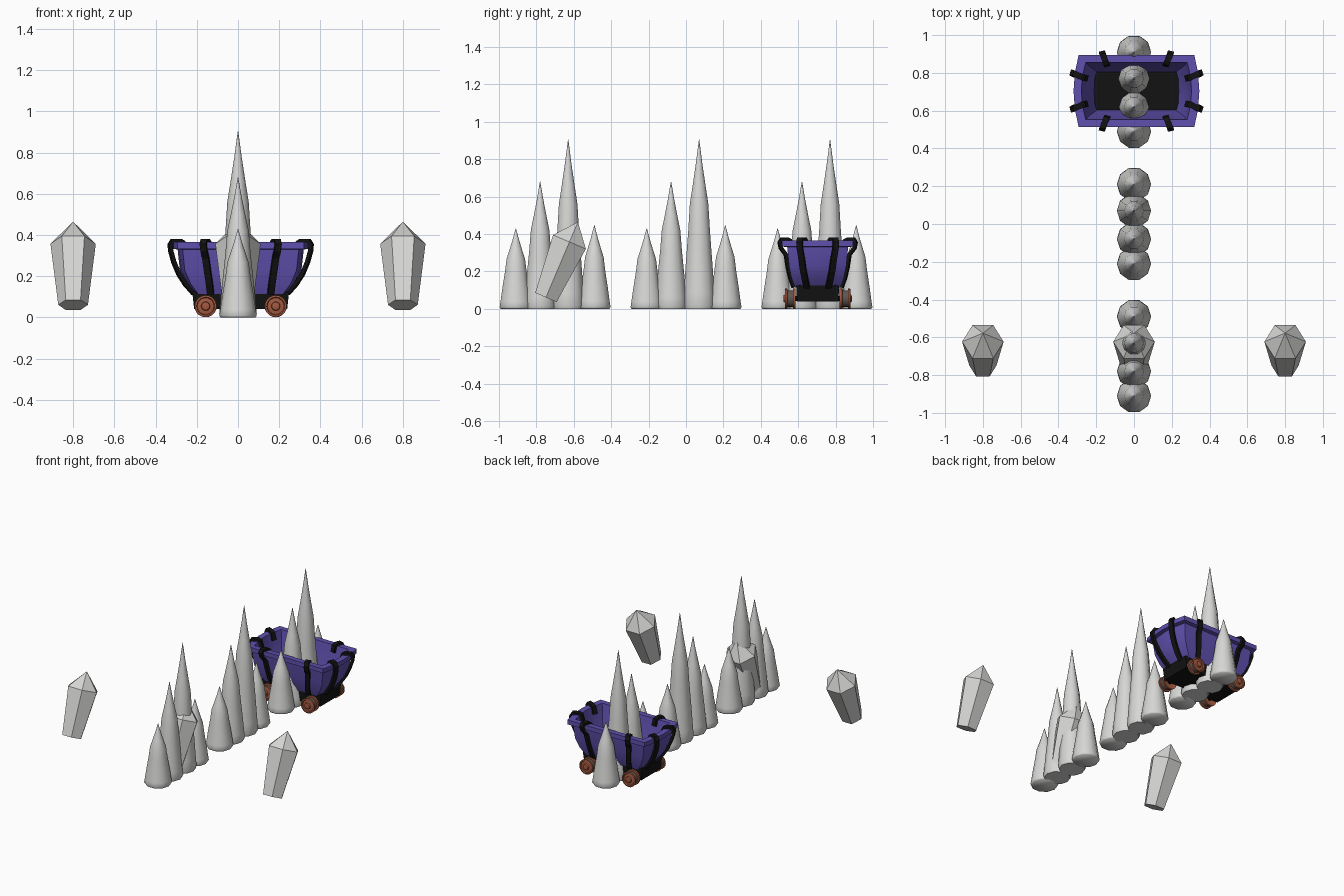
import bpy, math
from mathutils import Vector, Matrix

if "Cube" in bpy.data.objects:
    bpy.data.objects.remove(bpy.data.objects["Cube"])


def material(name, rgb):
    m = bpy.data.materials.new(name)
    m.diffuse_color = (*rgb, 1)
    m.use_nodes = True
    m.node_tree.nodes["Principled BSDF"].inputs["Base Color"].default_value = m.diffuse_color
    return m


STONE = material("pale stone", (0.68, 0.68, 0.67))
PURPLE = material("purple paint", (0.115, 0.08, 0.42))
BLACK = material("black iron", (0.006, 0.006, 0.006))
RUST = material("rust red", (0.36, 0.1, 0.05))
TREAD = material("dark tread", (0.11, 0.09, 0.08))


def add_mesh(name, verts, faces, mats, smooth=None):
    me = bpy.data.meshes.new(name)
    me.from_pydata([tuple(v) for v in verts], [], faces)
    ob = bpy.data.objects.new(name, me)
    bpy.context.collection.objects.link(ob)
    for m in mats:
        me.materials.append(m)
    if smooth is not None:
        bpy.ops.object.select_all(action='DESELECT')
        bpy.context.view_layer.objects.active = ob
        ob.select_set(True)
        bpy.ops.object.shade_smooth_by_angle(angle=math.radians(smooth))
    return ob


def loft(rings, cap_start=True, cap_end=True):
    """Skin equal-length rings of points; return verts and faces."""
    n = len(rings[0])
    verts = [p for r in rings for p in r]
    faces = [(k * n + i, k * n + (i + 1) % n, (k + 1) * n + (i + 1) % n, (k + 1) * n + i)
             for k in range(len(rings) - 1) for i in range(n)]
    if cap_start:
        faces.append(tuple(reversed(range(n))))
    if cap_end:
        faces.append(tuple(range(len(verts) - n, len(verts))))
    return verts, faces


def lathe(profile, n, matrix, phase=0.0):
    """Rings from (radius, height) pairs around local z."""
    return loft([[matrix @ Vector((r * math.cos(phase + math.tau * i / n),
                                   r * math.sin(phase + math.tau * i / n), h))
                  for i in range(n)] for r, h in profile])


# Stalagmites: three identical rows of four spikes
SPIKE = [(0.085, 0), (0.091, 0.02), (0.086, 0.09), (0.076, 0.25), (0.061, 0.46),
         (0.052, 0.62), (0.036, 0.73), (0.018, 0.86), (0.001, 1)]
for g, row_y in enumerate((-0.7, 0.0, 0.7)):
    for k, (dy, h) in enumerate(((-0.21, 0.43), (-0.08, 0.68), (0.07, 0.905), (0.21, 0.447))):
        v, f = lathe([(r, t * h) for r, t in SPIKE], 10,
                     Matrix.Translation((0, row_y + dy, 0)))
        add_mesh(f"stalagmite_{g}_{k}", v, f, [STONE], 60)

# Leaning hexagonal crystals
for k, x in enumerate((-0.8, 0.0, 0.8)):
    m = Matrix.Translation((x, -0.749, 0.061)) @ Matrix.Rotation(math.radians(-23.0), 4, 'X')
    v, f = lathe([(0.072, 0), (0.11, 0.322), (0.0005, 0.438)], 6, m)
    add_mesh(f"crystal_{k}", v, f, [STONE])

# Cart: everything is placed relative to its centre
CX, CY = 0.013, 0.704


def tub_ring(hx, hy, z):
    """Rectangle with slightly bowed ends."""
    bow = hx * 0.08
    plan = [(hx, 0), (hx - bow * 0.25, hy * 0.5), (hx - bow, hy), (hx * 0.45, hy), (0, hy)]
    quarter2 = [(-x, y) for x, y in reversed(plan[:-1])]
    half = plan + quarter2
    full = half + [(x, -y) for x, y in reversed(half[1:-1])]
    return [Vector((CX + x, CY + y, z)) for x, y in full]


# Tub shell: bulging outside, square rim, sloping inside
v, f = loft([tub_ring(*r) for r in (
    (0.225, 0.122, 0.115), (0.265, 0.14, 0.165), (0.295, 0.153, 0.23), (0.306, 0.163, 0.33),
    (0.333, 0.19, 0.333), (0.333, 0.19, 0.365), (0.292, 0.152, 0.365), (0.285, 0.146, 0.33),
    (0.27, 0.13, 0.23), (0.225, 0.1, 0.13))])
add_mesh("cart_tub", v, f, [PURPLE], 35)

# Black floor inside, and chassis tapering downwards below
def box(name, x, y, z0, z1, taper=1.0):
    rings = [[Vector((CX + sx * x * s, CY + sy * y * s, z))
              for sx, sy in ((1, 1), (-1, 1), (-1, -1), (1, -1))]
             for z, s in ((z0, taper), (z1, 1.0))]
    verts, faces = loft(rings)
    return add_mesh(name, verts, faces, [BLACK])


box("cart_floor", 0.223, 0.1, 0.115, 0.14)
box("chassis", 0.235, 0.115, 0.04, 0.125, 0.96)


# Iron straps hooked over the rim
def strap(name, path, across, sx, sy):
    verts, faces = [], []
    pts = [Vector(p) for p in path]
    side = Vector(across).normalized()
    rings = []
    for i, p in enumerate(pts):
        t = (pts[min(i + 1, len(pts) - 1)] - pts[max(i - 1, 0)]).normalized()
        nrm = t.cross(side).normalized() * 0.009
        w = side * 0.016
        ring = [p + nrm + w, p + nrm - w, p - nrm - w, p - nrm + w]
        ring = [Vector((CX + q.x * sx, CY + q.y * sy, q.z)) for q in ring]
        rings.append(ring if sx * sy > 0 else ring[::-1])
    verts, faces = loft(rings)
    add_mesh(name, verts, faces, [BLACK])


LONG = [(0.155, 0.138, 0.32), (0.16, 0.146, 0.366), (0.166, 0.162, 0.373), (0.178, 0.194, 0.373),
        (0.182, 0.203, 0.355), (0.178, 0.197, 0.325), (0.17, 0.17, 0.29), (0.16, 0.159, 0.22),
        (0.152, 0.146, 0.165), (0.146, 0.128, 0.115)]
END = [(0.265, 0.068, 0.32), (0.28, 0.07, 0.366), (0.292, 0.075, 0.373), (0.332, 0.094, 0.373),
       (0.342, 0.097, 0.355), (0.34, 0.095, 0.325), (0.325, 0.086, 0.27), (0.3, 0.078, 0.21),
       (0.268, 0.068, 0.16), (0.228, 0.058, 0.115)]
for sx in (-1, 1):
    for sy in (-1, 1):
        strap(f"long_side_strap_{sx}_{sy}", LONG, (1, -0.25, 0), sx, sy)
        strap(f"end_strap_{sx}_{sy}", END, (-0.3, 1, 0), sx, sy)

# Wheels: rusty flanges, dark tread, raised hub; axles between them
FACE = [(0.034, 0.008), (0.054, 0.0), (0.054, 0.013), (0.044, 0.014), (0.044, 0.044),
        (0.053, 0.045), (0.053, 0.056), (0.044, 0.058), (0.04, 0.051), (0.022, 0.053),
        (0.019, 0.063), (0.008, 0.066)]
N = 20
for sx in (-1, 1):
    for sy in (-1, 1):
        m = (Matrix.Translation((CX + sx * 0.17, CY + sy * 0.118, 0.055))
             @ Matrix.Rotation(-sy * math.pi / 2, 4, 'X'))
        v, f = lathe(FACE, N, m)
        wheel = add_mesh(f"wheel_{sx}_{sy}", v, f, [RUST, TREAD], 30)
        for poly in wheel.data.polygons:
            if 3 * N <= poly.index < 4 * N:
                poly.material_index = 1
    m = (Matrix.Translation((CX + sx * 0.17, CY - 0.13, 0.055))
         @ Matrix.Rotation(-math.pi / 2, 4, 'X'))
    v, f = lathe([(0.015, 0), (0.015, 0.26)], 10, m)
    add_mesh(f"axle_{sx}", v, f, [BLACK], 30)
